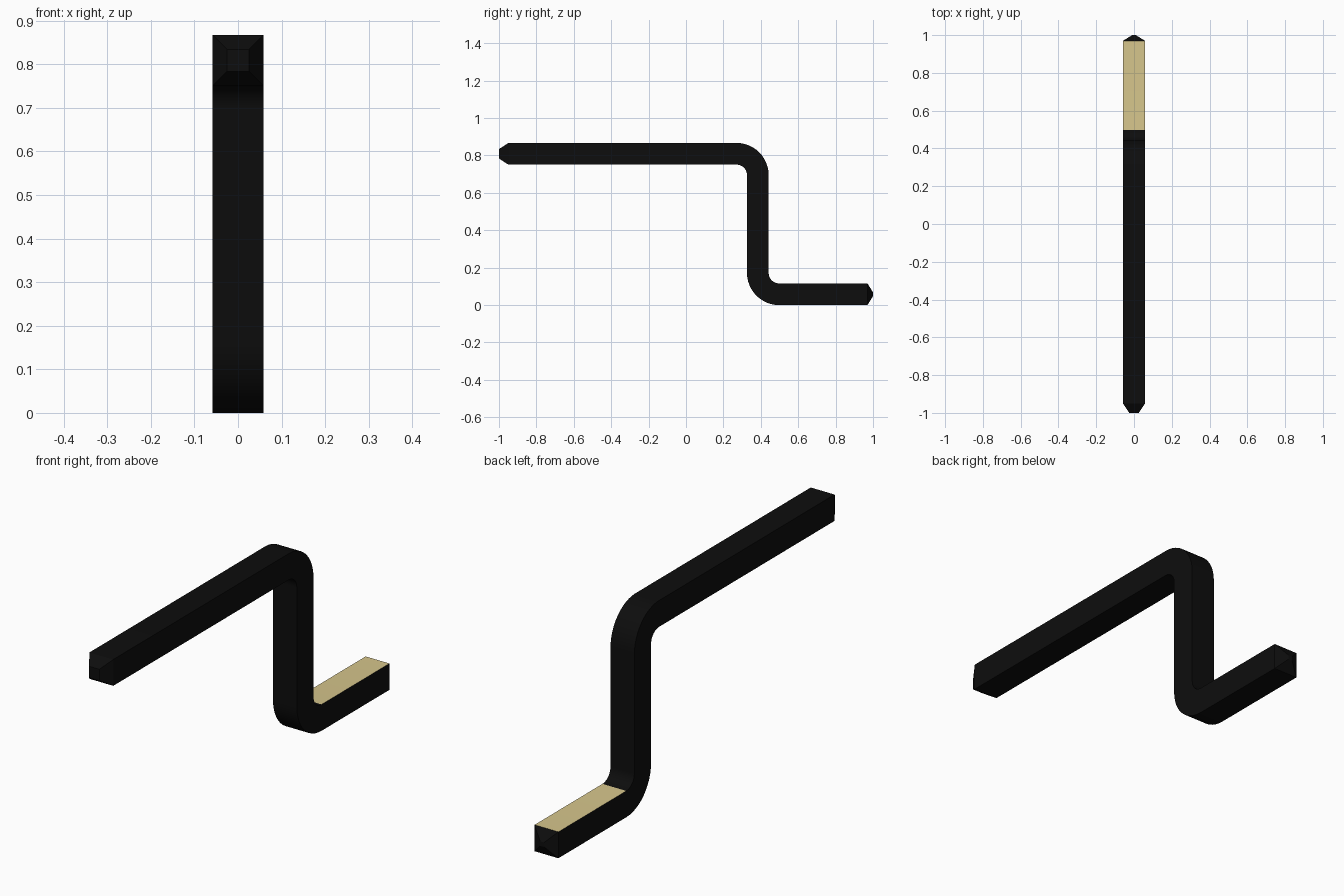
import bpy, bmesh
from math import sin, cos, radians

if "Cube" in bpy.data.objects:
    bpy.data.objects.remove(bpy.data.objects["Cube"])

H = 0.058        # half thickness of the square bar
R = 0.114        # bend radius at the bar centre
STEPS = 12


def material(name, color):
    m = bpy.data.materials.new(name)
    m.diffuse_color = (*color, 1)
    m.use_nodes = True
    m.node_tree.nodes["Principled BSDF"].inputs["Base Color"].default_value = m.diffuse_color
    return m


def bend(cy, cz, start, end, side):
    """Stations (y, z, normal_y, normal_z, half size) around a quarter bend."""
    out = []
    for i in range(STEPS + 1):
        a = radians(start + (end - start) * i / STEPS)
        c, s = cos(a), sin(a)
        out.append((cy + R * c, cz + R * s, side * c, side * s, H))
    return out


# Stations along the crank: tapered grip tip, two bends, blunt point
stations = [(-1.0, 0.809, 0, 1, 0.025), (-0.95, 0.809, 0, 1, H)]
stations += bend(0.27, 0.695, 90, 0, 1)
stations += bend(0.498, 0.172, 180, 270, -1)
stations += [(0.97, 0.058, 0, 1, H), (1.0, 0.058, 0, 1, 0.01)]

bm = bmesh.new()
rings = []
for y, z, ny, nz, h in stations:
    rings.append([bm.verts.new((sx * h, y + sn * h * ny, z + sn * h * nz))
                  for sx, sn in ((-1, -1), (1, -1), (1, 1), (-1, 1))])

for a, b in zip(rings, rings[1:]):
    for k in range(4):
        j = (k + 1) % 4
        face = bm.faces.new((a[k], a[j], b[j], b[k]))
        # Tan inlay on top of the lower arm
        if k == 2 and a is rings[-3]:
            face.material_index = 1
bm.faces.new(rings[0])
bm.faces.new(rings[-1])
bmesh.ops.recalc_face_normals(bm, faces=bm.faces)

mesh = bpy.data.meshes.new("crank_bar")
bm.to_mesh(mesh)
bm.free()
mesh.materials.append(material("black", (0.004, 0.004, 0.004)))
mesh.materials.append(material("tan", (0.67, 0.56, 0.26)))

bar = bpy.data.objects.new("crank_bar", mesh)
bpy.context.collection.objects.link(bar)
bpy.context.view_layer.objects.active = bar
bar.select_set(True)
bpy.ops.object.shade_smooth_by_angle(angle=radians(25))
